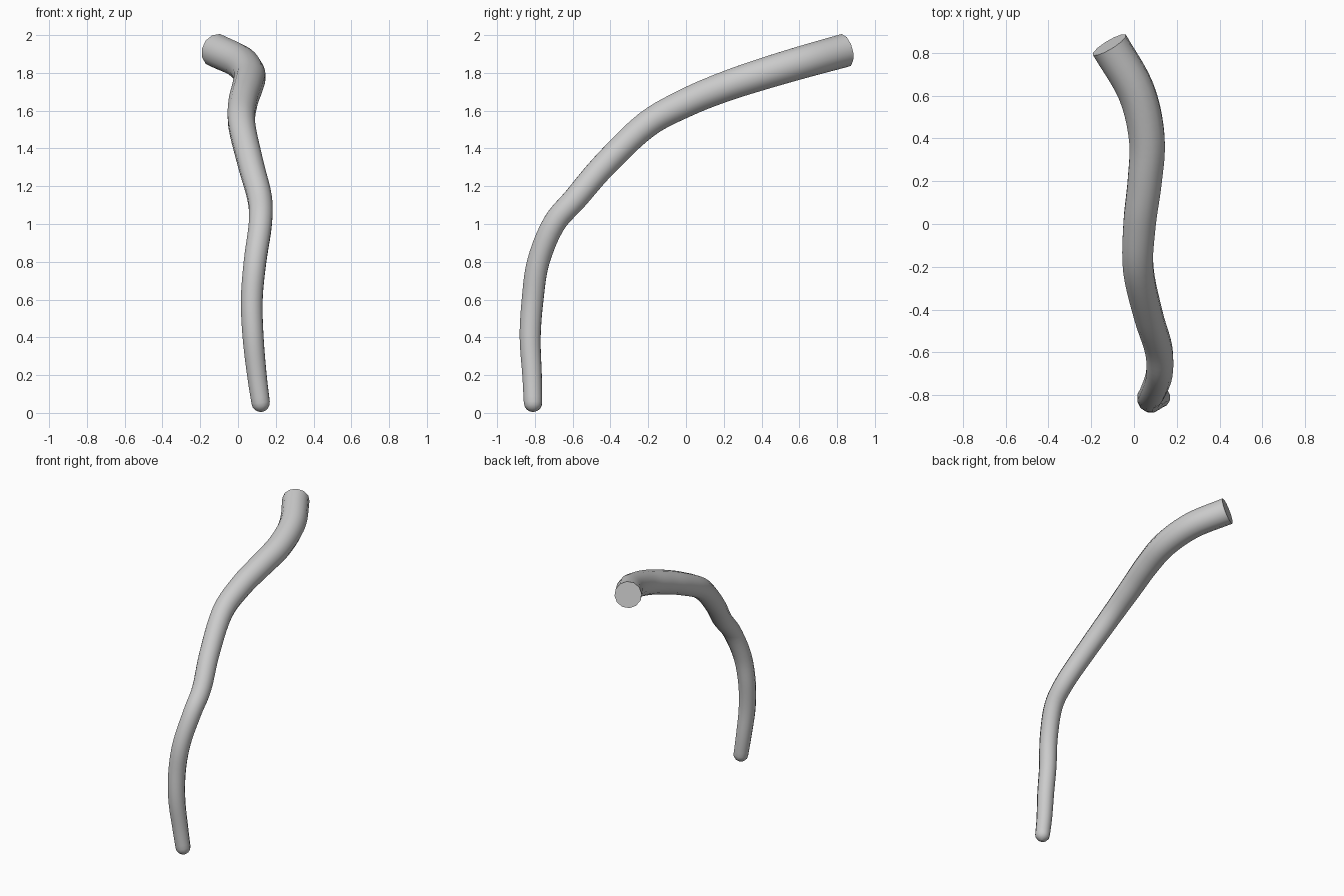
import bpy
import math
from mathutils import Vector

if "Cube" in bpy.data.objects:
    bpy.data.objects.remove(bpy.data.objects["Cube"])

# Centre line of the tube: x, y, z, radius (thin rounded foot to thick cut end)
KEYS = [Vector(k) for k in [
    (0.12, -0.81, 0.055, 0.05), (0.10, -0.815, 0.2, 0.053),
    (0.08, -0.825, 0.4, 0.057), (0.073, -0.812, 0.6, 0.059),
    (0.09, -0.782, 0.8, 0.061), (0.118, -0.70, 1.0, 0.063),
    (0.115, -0.585, 1.135, 0.066), (0.068, -0.43, 1.315, 0.069),
    (0.02, -0.21, 1.525, 0.073), (0.026, 0.0, 1.642, 0.078),
    (0.05, 0.2, 1.725, 0.082), (0.06, 0.4, 1.792, 0.086),
    (0.01, 0.62, 1.858, 0.089), (-0.115, 0.837, 1.918, 0.091)]]
STEPS = 5


def smooth_path(keys):
    """Catmull-Rom samples through the key points."""
    ends = [2 * keys[0] - keys[1]] + keys + [2 * keys[-1] - keys[-2]]
    out = []
    for a, b, c, d in zip(ends, ends[1:], ends[2:], ends[3:]):
        for i in range(STEPS):
            t = i / STEPS
            out.append(0.5 * (2 * b + (c - a) * t + (2 * a - 5 * b + 4 * c - d) * t * t
                              + (3 * b - a - 3 * c + d) * t ** 3))
    return out + [keys[-1]]


path = smooth_path(KEYS)

# Rounded foot: shrinking rings ahead of the first point
foot = path[0]
direction = (foot - path[1]).xyz.normalized()
tip = []
for deg in (82, 65, 45, 22):
    a = math.radians(deg)
    p = foot.xyz + direction * foot.w * math.sin(a)
    tip.append(Vector((*p, foot.w * math.cos(a))))
path = tip + path

# Twelve-sided tube swept along the path
curve = bpy.data.curves.new("tube", "CURVE")
curve.dimensions = "3D"
curve.bevel_depth = 1.0
curve.bevel_resolution = 4
curve.use_fill_caps = True
spline = curve.splines.new("POLY")
spline.points.add(len(path) - 1)
for point, p in zip(spline.points, path):
    point.co = (p.x, p.y, p.z, 1)
    point.radius = p.w
tube = bpy.data.objects.new("tube", curve)
bpy.context.collection.objects.link(tube)

# Smooth sides, sharp rim at the cut end
bpy.context.view_layer.objects.active = tube
tube.select_set(True)
bpy.ops.object.convert(target="MESH")
bpy.ops.object.shade_smooth_by_angle(angle=math.radians(50))
